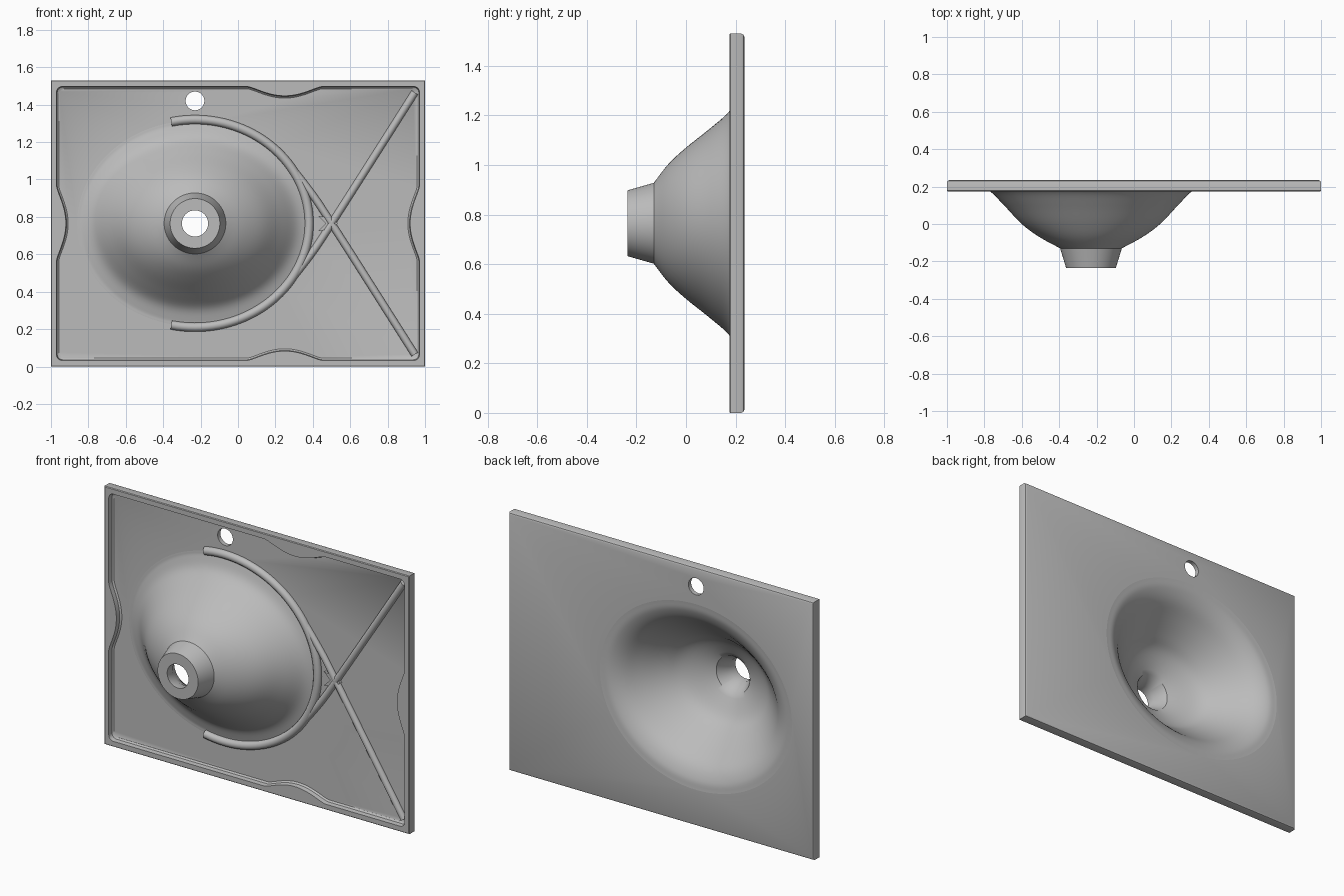
import bpy, bmesh
from math import sin, cos, pi, radians
from mathutils import Vector

if "Cube" in bpy.data.objects:
    bpy.data.objects.remove(bpy.data.objects["Cube"], do_unlink=True)

BX, CZ = -0.23, 0.765          # bowl centre
BACK, PANEL, FRONT = 0.235, 0.209, 0.175
SEG = 96

ceramic = bpy.data.materials.new("grey_ceramic")
ceramic.use_nodes = True
ceramic.diffuse_color = (0.5, 0.5, 0.5, 1)
ceramic.node_tree.nodes["Principled BSDF"].inputs["Base Color"].default_value = (0.5, 0.5, 0.5, 1)


def make_object(name, bm):
    bmesh.ops.recalc_face_normals(bm, faces=bm.faces)
    mesh = bpy.data.meshes.new(name)
    bm.to_mesh(mesh)
    bm.free()
    mesh.materials.append(ceramic)
    obj = bpy.data.objects.new(name, mesh)
    bpy.context.collection.objects.link(obj)
    return obj


def activate(obj):
    bpy.ops.object.select_all(action='DESELECT')
    obj.select_set(True)
    bpy.context.view_layer.objects.active = obj


def smooth(obj, angle=35):
    activate(obj)
    bpy.ops.object.shade_smooth_by_angle(angle=radians(angle))


def loft(name, rings, caps=True, closed=False):
    """Skin a list of equal-length rings of points."""
    bm = bmesh.new()
    loops = [[bm.verts.new(p) for p in ring] for ring in rings]
    pairs = list(zip(loops, loops[1:])) + ([(loops[-1], loops[0])] if closed else [])
    for a, b in pairs:
        for i in range(len(a)):
            j = (i + 1) % len(a)
            bm.faces.new((a[i], a[j], b[j], b[i]))
    if caps:
        bm.faces.new(loops[0])
        bm.faces.new(loops[-1])
    return make_object(name, bm)


def ellipse(a, b, y, x=BX, z=CZ, n=SEG):
    return [(x + a * cos(2 * pi * i / n), y, z + b * sin(2 * pi * i / n)) for i in range(n)]


def spline(points, steps=5):
    """Smooth curve through the points (Catmull-Rom)."""
    p = [Vector(q) for q in points]
    p = [2 * p[0] - p[1]] + p + [2 * p[-1] - p[-2]]
    out = []
    for a, b, c, d in zip(p, p[1:], p[2:], p[3:]):
        for k in range(steps):
            t = k / steps
            out.append(0.5 * (2 * b + (c - a) * t + (2 * a - 5 * b + 4 * c - d) * t ** 2
                              + (3 * b - a - 3 * c + d) * t ** 3))
    return out + [p[-2]]


def cut(target, cutter):
    mod = target.modifiers.new("cut", 'BOOLEAN')
    mod.operation, mod.solver, mod.object = 'DIFFERENCE', 'EXACT', cutter
    activate(target)
    bpy.ops.object.modifier_apply(modifier=mod.name)
    bpy.data.objects.remove(cutter, do_unlink=True)


# Slab with softened back edges
def rectangle(inset, y):
    return [(x * (1 - inset), y, CZ + s * (CZ - inset))
            for x, s in ((-1, -1), (1, -1), (1, 1), (-1, 1))]


slab = loft("countertop", [rectangle(0.004, FRONT), rectangle(0, FRONT + 0.004),
                           rectangle(0, BACK - 0.012), rectangle(0.004, BACK - 0.004),
                           rectangle(0.012, BACK)])


# Underside recess: rounded outline with a bump on each side
def recess_outline(inset, y):
    hx, hz, r = 0.97 - inset, 0.732 - inset, 0.03
    pts = []

    def side(start, end, bump_at, inward):
        n = 16
        a, b = Vector(start), Vector(end)
        d = (b - a).normalized()
        c = (Vector(bump_at) - a).dot(d)
        for k in range(-n, n + 1):
            t = k / n
            p = a + d * (c + t * 0.2) + Vector(inward) * 0.05 * (1 - t * t) ** 1.4
            pts.append((p.x, y, p.y + CZ))

    def corner(x, z, start):
        for k in range(7):
            ang = start + pi / 2 * k / 6
            pts.append((x + r * cos(ang), y, CZ + z + r * sin(ang)))

    side((-hx, -hz), (hx, -hz), (0.25, 0), (0, 1))
    corner(hx - r, -hz + r, -pi / 2)
    side((hx, -hz), (hx, hz), (0, 0), (-1, 0))
    corner(hx - r, hz - r, 0)
    side((hx, hz), (-hx, hz), (0.25, 0), (0, -1))
    corner(-hx + r, hz - r, pi / 2)
    side((-hx, hz), (-hx, -hz), (0, 0), (1, 0))
    corner(-hx + r, -hz + r, pi)
    return pts


cut(slab, loft("recess_cutter", [recess_outline(-0.002, FRONT - 0.02), recess_outline(0, FRONT + 0.004),
                                 recess_outline(0.003, PANEL - 0.008),
                                 recess_outline(0.012, PANEL)]))
cut(slab, loft("bowl_cutter", [ellipse(0.63, 0.55, 0), ellipse(0.63, 0.55, 0.4)]))
cut(slab, loft("tap_cutter", [ellipse(0.05, 0.05, y, z=1.42, n=48) for y in (0, 0.4)]))
smooth(slab)

# Bowl: (half width, half height, y) down the outside, through the drain, up the inside
outside = spline([(0.63, 0.55, PANEL), (0.60, 0.52, 0.204), (0.54, 0.4525, FRONT), (0.465, 0.385, 0.1),
                  (0.37, 0.305, 0), (0.275, 0.24, -0.07), (0.165, 0.163, -0.13)])
drain = [Vector(p) for p in ((0.133, 0.133, -0.235), (0.07, 0.07, -0.235),
                             (0.07, 0.07, -0.185))]
inside = spline([(0.11, 0.11, -0.112), (0.265, 0.225, -0.045), (0.35, 0.285, 0.025), (0.445, 0.365, 0.12),
                 (0.515, 0.43, 0.19), (0.575, 0.495, 0.226), (0.63, 0.55, BACK)])
bowl = loft("basin_bowl", [ellipse(*p) for p in outside + drain + inside], caps=False, closed=True)
smooth(bowl)


# Stiffening ribs on the underside
def rib(name, path, radius):
    curve = bpy.data.curves.new(name, 'CURVE')
    curve.dimensions = '3D'
    curve.bevel_depth, curve.bevel_resolution, curve.use_fill_caps = radius, 4, True
    line = curve.splines.new('POLY')
    line.points.add(len(path) - 1)
    for point, (x, z) in zip(line.points, path):
        point.co = (x, 0.205, z, 1)
    obj = bpy.data.objects.new(name, curve)
    bpy.context.collection.objects.link(obj)
    curve.materials.append(ceramic)
    activate(obj)
    bpy.ops.object.convert(target='MESH')
    smooth(bpy.context.view_layer.objects.active, 50)


def on_ring(deg):
    return BX + 0.61 * cos(radians(deg)), CZ + 0.555 * sin(radians(deg))


rib("bowl_rib", [on_ring(a) for a in range(-102, 103, 3)], 0.024)
for name, s in (("upper", 1), ("lower", -1)):
    path = [on_ring(-50), on_ring(-40), (0.39, 0.60), (0.5, CZ), (0.72, 1.11), (0.945, 1.465)]
    rib(name + "_corner_rib", [(p.x, CZ + s * (p.y - CZ)) for p in spline(path)], 0.02)

# Small web where the ribs cross
web = loft("rib_web", [[(0.43, y, CZ - 0.04), (0.5, y, CZ - 0.03), (0.535, y, CZ),
                        (0.5, y, CZ + 0.03), (0.43, y, CZ + 0.04), (0.47, y, CZ)]
                       for y in (0.192, PANEL + 0.005)])
